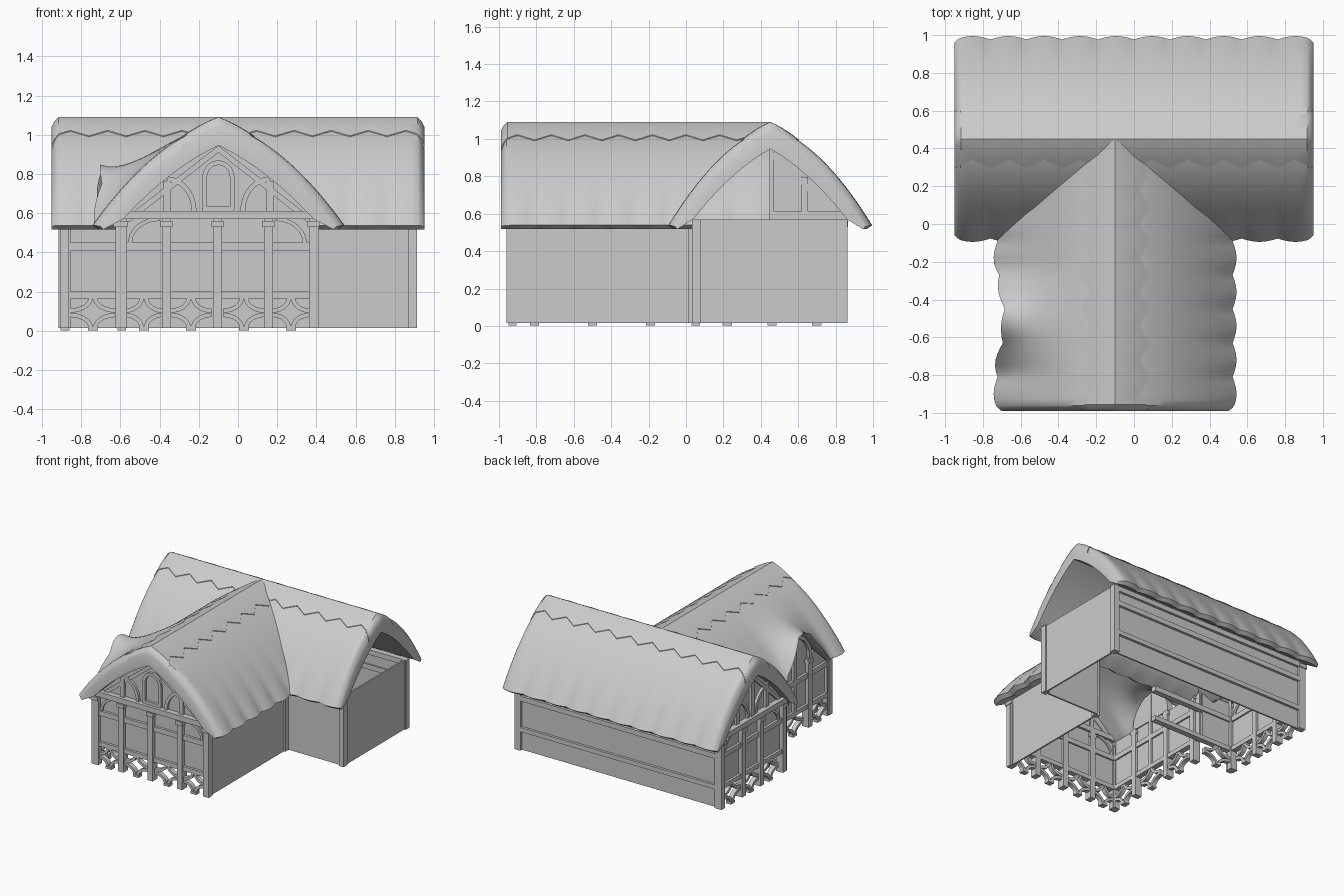
import bpy, bmesh, math
from mathutils import Vector, Matrix

if "Cube" in bpy.data.objects:
    bpy.data.objects.remove(bpy.data.objects["Cube"])

mat = bpy.data.materials.new("plain grey")
mat.use_nodes = True
mat.diffuse_color = (0.6, 0.6, 0.6, 1)
bsdf = mat.node_tree.nodes["Principled BSDF"]
bsdf.inputs["Base Color"].default_value = (0.6, 0.6, 0.6, 1)
bsdf.inputs["Roughness"].default_value = 0.8


def finish(name, bm, smooth=False):
    bmesh.ops.recalc_face_normals(bm, faces=bm.faces)
    me = bpy.data.meshes.new(name)
    bm.to_mesh(me)
    bm.free()
    me.materials.append(mat)
    ob = bpy.data.objects.new(name, me)
    bpy.context.collection.objects.link(ob)
    if smooth:
        bpy.ops.object.select_all(action='DESELECT')
        ob.select_set(True)
        bpy.context.view_layer.objects.active = ob
        bpy.ops.object.shade_smooth_by_angle(angle=math.radians(40))


# ---- flat timber and wall pieces, drawn in a wall frame (u along, z up, n outward)
def frame(origin, u, n):
    m = Matrix((Vector(u), (0, 0, 1), Vector(n))).transposed().to_4x4()
    m.translation = origin
    return m


def pieces(name, fr, polys):
    bm = bmesh.new()
    for pts, n0, n1 in polys:
        lo = [bm.verts.new(fr @ Vector((u, z, n0))) for u, z in pts]
        hi = [bm.verts.new(fr @ Vector((u, z, n1))) for u, z in pts]
        bm.faces.new(lo)
        bm.faces.new(hi)
        for i in range(len(pts)):
            j = (i + 1) % len(pts)
            bm.faces.new((lo[i], lo[j], hi[j], hi[i]))
    finish(name, bm)


def rect(u0, u1, z0, z1, n0=-0.025, n1=0.02):
    return [(u0, z0), (u1, z0), (u1, z1), (u0, z1)], n0, n1


def arc(cu, cz, ru, rz, a0, a1, w=0.02, n1=0.015):
    ang = [math.radians(a0 + (a1 - a0) * i / 10) for i in range(11)]
    ring = lambda k: [(cu + (ru + k) * math.cos(a), cz + (rz + k) * math.sin(a)) for a in ang]
    return ring(0) + ring(-w)[::-1], -0.02, n1


def post(u, w=0.023):
    return [rect(u - w, u + w, 0.015, 0.57, -0.03, 0.03),
            rect(u - w - 0.008, u + w + 0.008, 0.53, 0.56, -0.03, 0.04)]


def star(u, hw=0.1):
    # four concave arcs around a bay centre meeting in points, with a small foot
    out = [rect(u - 0.025, u + 0.025, 0.003, 0.022)]
    for su, sz, a in ((-1, -1, 0), (1, -1, 90), (1, 1, 180), (-1, 1, 270)):
        out.append(arc(u + su * hw, 0.092 + sz * 0.078, hw, 0.078, a, a + 90, 0.022))
    return out


def beams(u0, u1):
    return [rect(u0, u1, a, b) for a, b in ((0.165, 0.2), (0.41, 0.45))]


# ---- roof curves: half profile of the outer thatch and of its underside
def outer_z(d):
    return 1.065 - 0.3 * d - 1.25 * d * d


def inner_z(d):
    return 0.945 - 0.55 * d - 0.88 * d * d


def gable(name, fr, c, k, off, window):
    # wall panel under the roof, with tie beam, curved braces and middle window or post
    ds = [0.42 * i / 10 for i in range(-10, 11)]
    panel = [(c + d * k, inner_z(abs(d)) + 0.015) for d in ds]
    parts = [(panel, -0.015, 0.0), rect(c - 0.45 * k, c + 0.45 * k, 0.57, 0.612, -0.03, 0.045)]
    for s in (-1, 1):
        a = 0 if s < 0 else 90
        u = c + s * off
        parts.append(arc(u, 0.612, 0.15, 0.175, a, a + 90, 0.025, 0.02))
        parts.append(rect(u - 0.018, u + 0.018, 0.61, inner_z((off + 0.018) / k)))
        # rafters under the thatch
        parts.append(([(c, 0.945), (c + s * 0.42 * k, inner_z(0.42)),
                       (c + s * 0.38 * k, inner_z(0.42)), (c, 0.91)], -0.02, 0.015))
        if window:
            parts.append(rect(c + s * 0.07 - 0.012, c + s * 0.07 + 0.012, 0.62, 0.785))
    if window:
        parts += [arc(c, 0.785, 0.082, 0.085, 0, 180, 0.024, 0.02), rect(c - 0.08, c + 0.08, 0.61, 0.635)]
    else:
        parts.append(rect(c - 0.02, c + 0.02, 0.61, 0.93, -0.025, 0.025))
    pieces(name, fr, parts)


FRONT = frame((0, -0.93, 0), (1, 0, 0), (0, -1, 0))
BACK = frame((0, 0.84, 0), (1, 0, 0), (0, 1, 0))
END = frame((-0.885, 0, 0), (0, 1, 0), (-1, 0, 0))
WING = frame((-0.595, 0, 0), (0, 1, 0), (-1, 0, 0))
INNER = frame((0, 0.05, 0), (1, 0, 0), (0, -1, 0))
WING_R = frame((0.4, 0, 0), (0, 1, 0), (1, 0, 0))
END_R = frame((0.9, 0, 0), (0, 1, 0), (1, 0, 0))

# ---- walls; those above the open star fretwork start higher
for name, fr, a, b, z in (("front_wall", FRONT, -0.6, 0.4, 0.18), ("back_wall", BACK, -0.89, 0.9, 0.015),
                          ("left_end_wall", END, 0.05, 0.84, 0.18), ("wing_left_wall", WING, -0.93, 0.05, 0.18),
                          ("left_corner_wall", INNER, -0.89, -0.6, 0.18),
                          ("right_corner_wall", INNER, 0.4, 0.9, 0.015),
                          ("wing_right_wall", WING_R, -0.93, 0.05, 0.015),
                          ("right_end_wall", END_R, 0.05, 0.84, 0.015)):
    pieces(name, fr, [rect(a, b, z, 0.57, -0.012, 0)])

# ---- front facade
timbers = beams(-0.6, 0.39)
for u in (-0.595, -0.365, -0.105, 0.155, 0.385):
    timbers += post(u)
for u, hw in ((-0.48, 0.095), (-0.24, 0.105), (0.03, 0.105), (0.27, 0.095)):
    timbers += star(u, hw)
timbers += [arc(-0.4, 0.45, 0.16, 0.13, 90, 180), arc(0.19, 0.45, 0.16, 0.13, 0, 90)]
pieces("front_timbers", FRONT, timbers)
gable("front_gable", FRONT, -0.1, 1.18, 0.262, True)

# ---- left end facade
timbers = beams(0.05, 0.84)
for u in (0.06, 0.345, 0.575, 0.835):
    timbers += post(u)
for u in (0.22, 0.46, 0.70):
    timbers += star(u)
timbers += [arc(0.3, 0.45, 0.2, 0.13, 90, 180), arc(0.62, 0.45, 0.18, 0.13, 0, 90)]
pieces("left_end_timbers", END, timbers)
gable("left_end_gable", END, 0.45, 1.0, 0.185, False)

# ---- wing left facade with the arched window below the raised thatch
timbers = beams(-0.93, -0.02)
for u in (-0.935, -0.68, -0.32, -0.02):
    timbers += post(u)
for u in (-0.81, -0.5, -0.19):
    timbers += star(u, 0.11)
timbers += [arc(-0.5, 0.57, 0.2, 0.23, 0, 180, 0.03, 0.03), rect(-0.515, -0.485, 0.2, 0.78)]
pieces("wing_left_timbers", WING, timbers)
pieces("dormer_panel", WING, [arc(-0.5, 0.57, 0.2, 0.23, 0, 180, 0.195, 0.005)])

# ---- remaining timbers
pieces("back_timbers", BACK, beams(-0.88, 0.88) + [rect(-0.88, 0.88, 0.53, 0.57)]
       + [rect(a - 0.023, a + 0.023, 0.015, 0.57) for a in (-0.885, 0.885)])
pieces("inner_corner_timbers", INNER, beams(-0.86, -0.14) + post(-0.885) + star(-0.74, 0.12))
pieces("right_posts", WING_R, [rect(a - 0.02, a + 0.02, 0.015, 0.57, -0.03, 0.012) for a in (-0.94, 0.03)])
pieces("right_end_posts", END_R, [rect(a - 0.023, a + 0.023, 0.015, 0.57, -0.03, 0.012) for a in (0.055, 0.84)])


# ---- thatch
def lift(s):
    # raised eyebrow over the wing window
    q = abs(s + 0.5) / 0.29
    return math.cos(q * math.pi / 2) ** 1.4 if q < 1 else 0.0


def loft(name, rings):
    bm = bmesh.new()
    rows = [[bm.verts.new(p) for p in ring] for ring in rings]
    n = len(rows[0])
    for a, b in zip(rows, rows[1:]):
        for i in range(n):
            bm.faces.new((a[i], a[(i + 1) % n], b[(i + 1) % n], b[i]))
    # each end is closed by quads between the matching upper and lower points
    for row in (rows[0], rows[-1]):
        for i in range(n // 2 - 1):
            bm.faces.new((row[i], row[i + 1], row[n - 2 - i], row[n - 1 - i]))
    finish(name, bm, True)


def thatch(name, place, k, s0, s1, dormer, round_far):
    length = s1 - s0
    cols = round(length / 0.19)
    stations = sorted([length * i / (cols * 6) for i in range(cols * 6 + 1)]
                      + [0.006, 0.018, length - 0.018, length - 0.006])

    def drop(s):
        e = min(s, length - s) if round_far else s
        return 0.06 * max(0, 1 - e / 0.04) ** 2

    def section(s):
        wave = 0.018 * (1 - abs(math.sin(math.pi * s / length * cols)))
        g = lift(s0 + s) if dormer else 0

        def pt(d, t, z):
            h = g * abs(t) ** 3.5 if t < 0 else 0
            return place(d * k + 0.04 * h, s0 + s, z + 0.31 * h)

        top, low = [], []
        for i in range(-15, 16):
            t = i / 15
            a = abs(t)
            d = t * (0.545 - wave * a ** 4 - drop(s) * 0.3)
            top.append(pt(d, t, outer_z(a * 0.54) - drop(s) * (1 - 0.9 * a ** 4)))
            # underside curls out to a rounded lip near the eave
            low.append(pt(t * (0.44 + (0.075 - wave if a == 1 else 0)), t,
                          0.517 if a == 1 else inner_z(0.44 * a)))
        return top + low[::-1]

    loft(name, [section(s) for s in stations])

    # ridge cap with zigzag edges, thinning towards them
    def cap(s):
        tri = abs((s / length * cols) % 1 - 0.5) * 2
        w = 0.11 + 0.045 * tri
        ds = [w * i / 5 for i in range(-5, 6)]
        top = [place(d * k, s0 + s, outer_z(abs(d)) + 0.026 - 0.02 * abs(d) / w - drop(s) * 0.8) for d in ds]
        low = [place(d * k, s0 + s, outer_z(abs(d)) - 0.03 - drop(s)) for d in ds]
        return top + low[::-1]

    steps = sorted([length * i / (cols * 2) for i in range(cols * 2 + 1)]
                   + [0.012, 0.035, length - 0.035, length - 0.012])
    loft(name + "_ridge_cap", [cap(s) for s in steps])


thatch("main_roof", lambda d, s, z: (s, 0.45 + d, z), 1.0, -0.95, 0.95, False, True)
thatch("wing_roof", lambda d, s, z: (-0.1 + d, s, z), 1.18, -0.99, 0.45, True, False)
